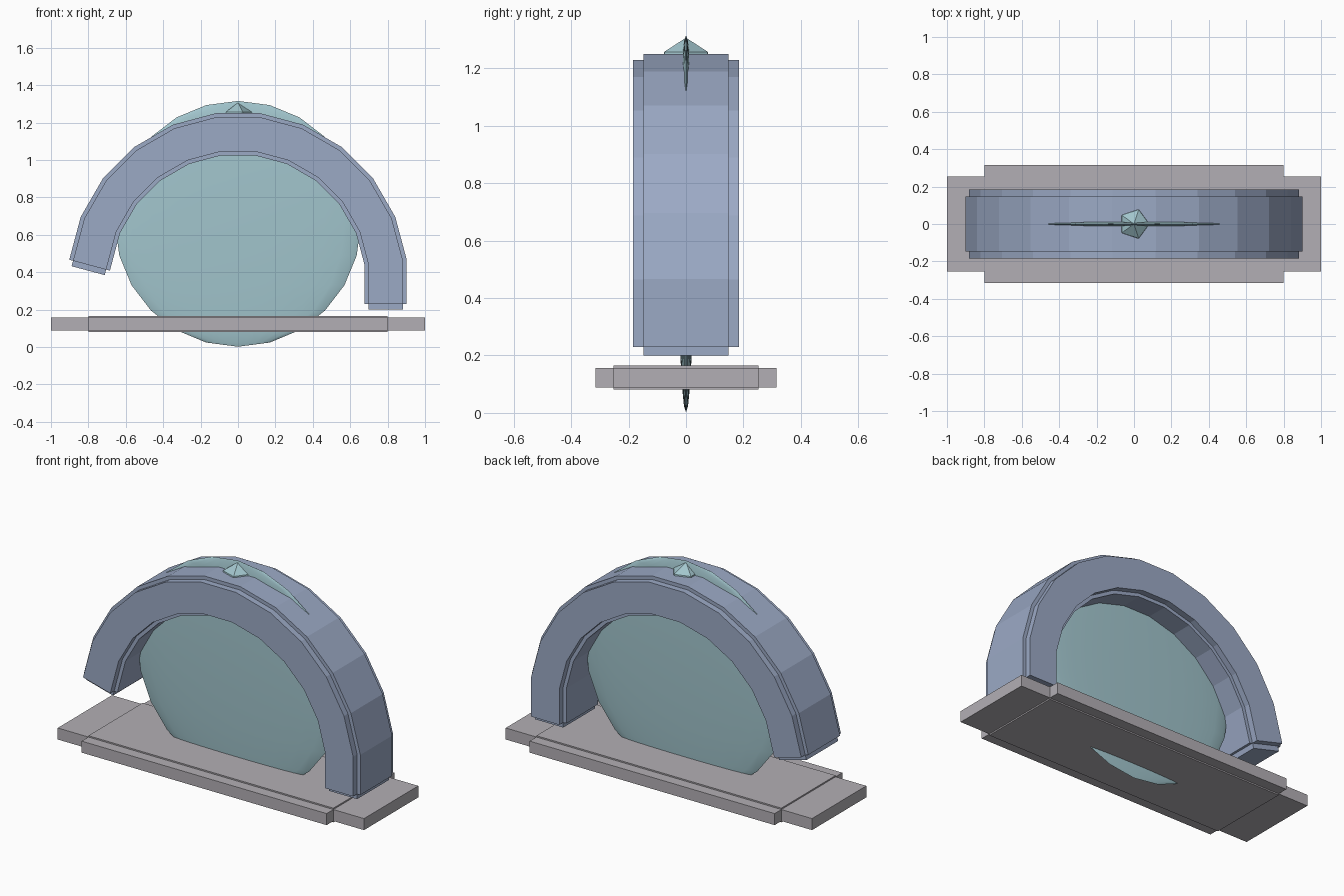
import bpy
import bmesh
from math import sin, cos, radians
from mathutils import Vector

cube = bpy.data.objects.get("Cube")
if cube:
    bpy.data.objects.remove(cube, do_unlink=True)


def material(name, rgb):
    mat = bpy.data.materials.new(name)
    mat.use_nodes = True
    mat.diffuse_color = (*rgb, 1)
    mat.node_tree.nodes["Principled BSDF"].inputs["Base Color"].default_value = (*rgb, 1)
    return mat


BLUE = material("slate blue", (0.33, 0.40, 0.56))
TEAL = material("pale teal", (0.36, 0.56, 0.61))
GREY = material("warm grey", (0.45, 0.43, 0.46))


def add_object(name, bm, mat):
    bmesh.ops.recalc_face_normals(bm, faces=bm.faces)
    mesh = bpy.data.meshes.new(name)
    bm.to_mesh(mesh)
    bm.free()
    mesh.materials.append(mat)
    obj = bpy.data.objects.new(name, mesh)
    bpy.context.collection.objects.link(obj)
    return obj


def box(name, size, z, mat):
    bm = bmesh.new()
    bmesh.ops.create_cube(bm, size=1)
    bmesh.ops.scale(bm, vec=size, verts=bm.verts)
    bmesh.ops.translate(bm, vec=(0, 0, z), verts=bm.verts)
    return add_object(name, bm, mat)


# Arch: a faceted sweep, cut square on the right and with a straight foot on the left
ARCH_Z, OUTER, INNER, STEP = 0.348, 0.91, 0.683, 0.021
FOOT_Z = 0.23


def on_arc(radius, degrees):
    a = radians(degrees)
    return Vector((radius * sin(a), 0, ARCH_Z + radius * cos(a)))


def rail(radius, extend):
    normal = Vector((-cos(radians(15)), 0, sin(radians(15))))
    along = Vector((-sin(radians(15)), 0, -cos(radians(15))))
    cut = on_arc(OUTER, -82.5) + normal * (radius - OUTER) * cos(radians(7.5))
    points = [cut + along * extend]
    points += [on_arc(radius, -67.5 + 15 * i) for i in range(11)]
    foot = points[-1].copy()
    foot.z = FOOT_Z - extend
    return points + [foot]


def arch(name, inset, half_y, extend):
    bm = bmesh.new()
    rings = []
    for o, i in zip(rail(OUTER - inset, extend), rail(INNER + inset, extend)):
        corners = [(o, -half_y), (o, half_y), (i, half_y), (i, -half_y)]
        rings.append([bm.verts.new((p.x, y, p.z)) for p, y in corners])
    for a, b in zip(rings, rings[1:]):
        for k in range(4):
            n = (k + 1) % 4
            bm.faces.new((a[k], a[n], b[n], b[k]))
    bm.faces.new(rings[0])
    bm.faces.new(rings[-1])
    return add_object(name, bm, BLUE)


arch("arch_rim_band", 0, 0.148, 0)
arch("arch_side_band", STEP, 0.185, 0)
arch("arch_core", STEP, 0.148, 0.03)

# Base: three crossing slabs with stepped edges
box("base_long_slab", (2, 0.506, 0.068), 0.123, GREY)
box("base_wide_slab", (1.6, 0.632, 0.068), 0.123, GREY)
box("base_thick_slab", (1.6, 0.506, 0.084), 0.123, GREY)

# Thin lens-shaped disc standing in the arch
bm = bmesh.new()
bmesh.ops.create_uvsphere(bm, u_segments=24, v_segments=12, radius=0.657)
bmesh.ops.scale(bm, vec=(1, 0.042, 1), verts=bm.verts)
bmesh.ops.translate(bm, vec=(0, 0, 0.659), verts=bm.verts)
disc = add_object("portal_disc", bm, TEAL)
bpy.context.view_layer.objects.active = disc
disc.select_set(True)
bpy.ops.object.shade_smooth_by_angle()

# Faceted gem set into the crown
bm = bmesh.new()
bmesh.ops.create_icosphere(bm, subdivisions=1, radius=0.09)
bmesh.ops.translate(bm, vec=(0, 0, 1.217), verts=bm.verts)
add_object("crown_gem", bm, TEAL)
